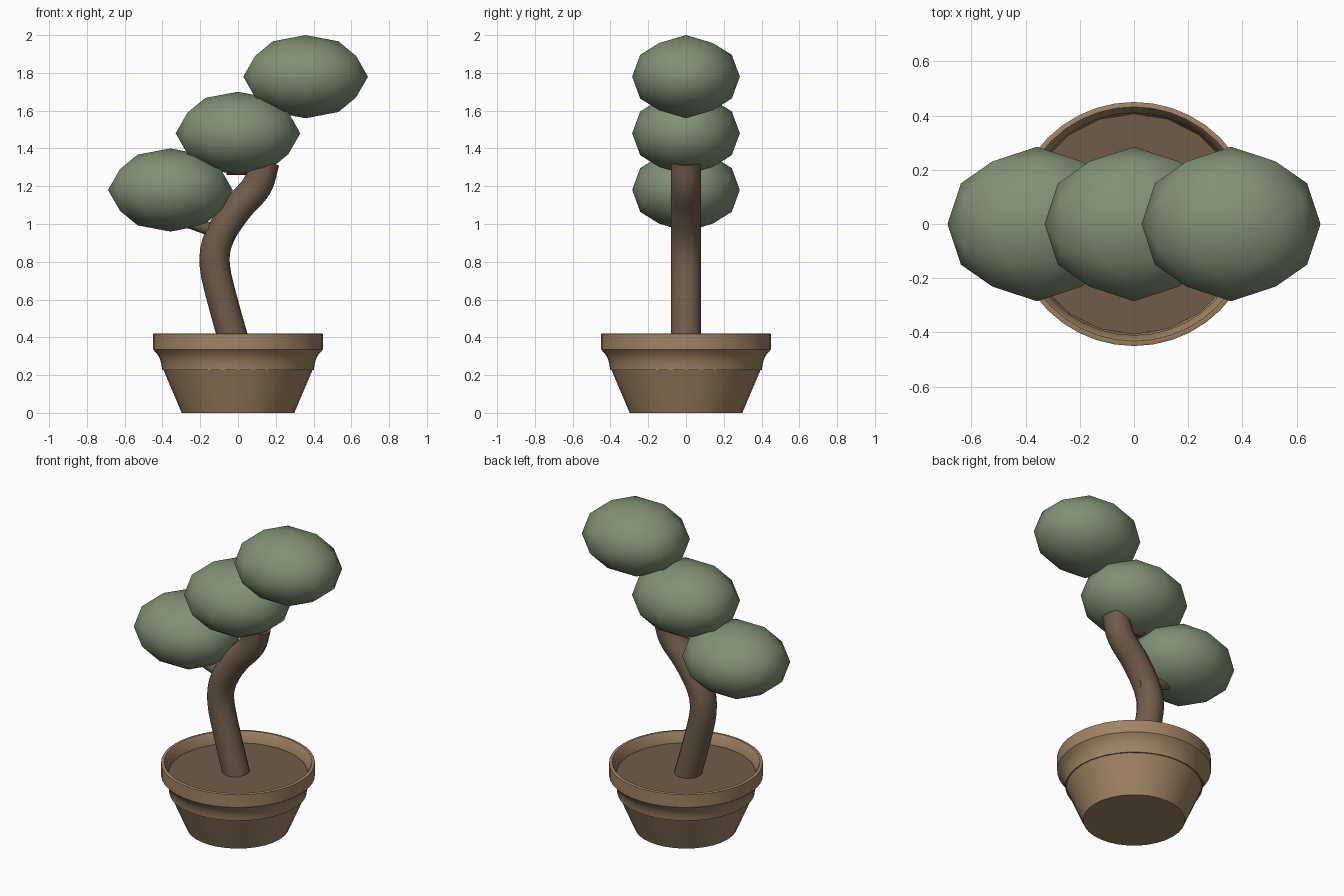
import bpy, bmesh, math
from mathutils import Vector

if "Cube" in bpy.data.objects:
    bpy.data.objects.remove(bpy.data.objects["Cube"])


def material(name, r, g, b):
    m = bpy.data.materials.new(name)
    lin = [((c / 255 + 0.055) / 1.055) ** 2.4 for c in (r, g, b)]
    m.diffuse_color = (*lin, 1)
    m.use_nodes = True
    m.node_tree.nodes["Principled BSDF"].inputs["Base Color"].default_value = m.diffuse_color
    return m


LEAF = material("leaf_green", 128, 146, 116)
BARK = material("bark_brown", 112, 92, 73)
CLAY = material("clay_tan", 160, 132, 100)


def finish(name, bm, mat, angle=None):
    bmesh.ops.recalc_face_normals(bm, faces=bm.faces)
    me = bpy.data.meshes.new(name)
    bm.to_mesh(me)
    bm.free()
    me.materials.append(mat)
    ob = bpy.data.objects.new(name, me)
    bpy.context.collection.objects.link(ob)
    bpy.context.view_layer.objects.active = ob
    ob.select_set(True)
    if angle:
        bpy.ops.object.shade_smooth_by_angle(angle=math.radians(angle))
    ob.select_set(False)
    return ob


def lathe(name, profile, mat, segs):
    bm = bmesh.new()
    vs = [bm.verts.new((r, 0, z)) for r, z in profile]
    es = [bm.edges.new(p) for p in zip(vs, vs[1:])]
    bmesh.ops.spin(bm, geom=vs + es, axis=(0, 0, 1), cent=(0, 0, 0),
                   angle=math.tau, steps=segs, use_duplicate=False)
    bmesh.ops.remove_doubles(bm, verts=bm.verts, dist=1e-4)
    return finish(name, bm, mat, 35)


def catmull(pts, steps):
    p = [pts[0] * 2 - pts[1]] + pts + [pts[-1] * 2 - pts[-2]]
    out = []
    for i in range(1, len(p) - 2):
        a, b, c, d = p[i - 1:i + 3]
        for k in range(steps):
            t = k / steps
            out.append(0.5 * (2 * b + (c - a) * t + (2 * a - 5 * b + 4 * c - d) * t * t
                              + (3 * b - a - 3 * c + d) * t ** 3))
    return out + [pts[-1]]


def tube(name, points, radius, mat, segs=16, steps=4):
    # capped tube along a path in the xz plane
    path = catmull([Vector((x, 0, z)) for x, z in points], steps)
    bm = bmesh.new()
    rings = []
    for i, c in enumerate(path):
        t = (path[min(i + 1, len(path) - 1)] - path[max(i - 1, 0)]).normalized()
        n, b = Vector((t.z, 0, -t.x)), Vector((0, 1, 0))
        rings.append([bm.verts.new(c + radius * (n * math.cos(a) + b * math.sin(a)))
                      for a in (math.tau * k / segs for k in range(segs))])
    for r0, r1 in zip(rings, rings[1:]):
        for k in range(segs):
            j = (k + 1) % segs
            bm.faces.new((r0[k], r0[j], r1[j], r1[k]))
    bm.faces.new(rings[0])
    bm.faces.new(rings[-1])
    return finish(name, bm, mat, 50)


def foliage(name, x, z):
    # golden-ratio icosahedron split once, squashed to an ellipsoid
    g = (1 + 5 ** 0.5) / 2
    base = []
    for s in (-1, 1):
        for t in (-g, g):
            base += [Vector((s, 0, t)), Vector((0, t, s)), Vector((t, s, 0))]
    pts = base + [(a + b) / 2 for i, a in enumerate(base) for b in base[:i]
                  if (a - b).length < 2.1]
    bm = bmesh.new()
    for p in pts:
        p = p.normalized()
        bm.verts.new((p.x, p.y, p.z))
    bmesh.ops.convex_hull(bm, input=bm.verts)
    for v in bm.verts:
        v.co = (x + v.co.x * 0.33, v.co.y * 0.285, z + v.co.z * 0.22)
    return finish(name, bm, LEAF, 80)


# Pot: tapered body and overhanging flared rim
lathe("pot_body", [(0, 0), (0.298, 0), (0.395, 0.228)], CLAY, 32)
lathe("pot_rim", [(0.39, 0.228), (0.402, 0.228), (0.405, 0.255), (0.413, 0.285),
                  (0.428, 0.313), (0.45, 0.336), (0.45, 0.418), (0.446, 0.42), (0.432, 0.42),
                  (0.424, 0.41), (0.41, 0.345)], CLAY, 40)
lathe("soil", [(0, 0.355), (0.407, 0.355), (0.39, 0.31)], BARK, 20)

# Trunk and side branches
tube("trunk", [(-0.01, 0.34), (-0.07, 0.55), (-0.123, 0.78), (-0.1, 0.93),
               (-0.005, 1.08), (0.1, 1.2), (0.14, 1.33)], 0.08, BARK)
tube("lower_branch", [(-0.02, 0.925), (-0.36, 1.05)], 0.035, BARK, 10, 1)
tube("upper_branch", [(0.13, 1.3), (-0.06, 1.3)], 0.04, BARK, 10, 1)

# Foliage pads
foliage("foliage_low", -0.358, 1.18)
foliage("foliage_middle", 0.0, 1.48)
foliage("foliage_top", 0.358, 1.78)
